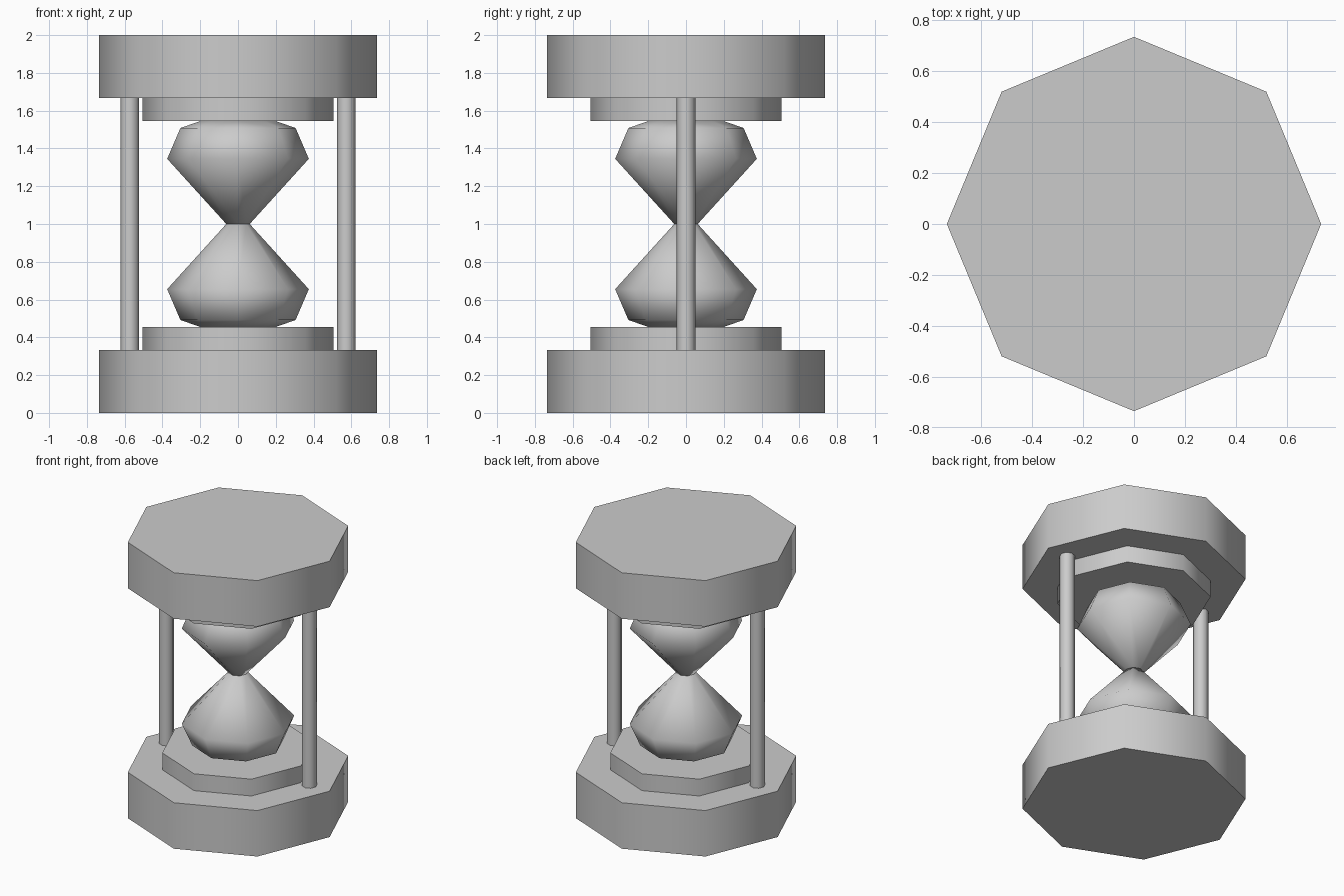
import bpy, bmesh, math

if "Cube" in bpy.data.objects:
    bpy.data.objects.remove(bpy.data.objects["Cube"])

SIDES = 8
HEIGHT = 2.0

grey = bpy.data.materials.new("plain_grey")
grey.use_nodes = True
colour = (0.6, 0.6, 0.6, 1)
grey.diffuse_color = colour
grey.node_tree.nodes["Principled BSDF"].inputs["Base Color"].default_value = colour


def lathe(name, profile, x=0, sharp=50, flip=False):
    """Spin (radius, z) points into an eight-sided closed solid."""
    bm = bmesh.new()
    rings = []
    for r, z in profile:
        if flip:
            z = HEIGHT - z
        angles = [math.tau * i / SIDES for i in range(SIDES)]
        rings.append([bm.verts.new((r * math.cos(a), r * math.sin(a), z)) for a in angles])
    for low, high in zip(rings, rings[1:]):
        for i in range(SIDES):
            j = (i + 1) % SIDES
            bm.faces.new((low[i], low[j], high[j], high[i]))
    bm.faces.new(rings[0])
    bm.faces.new(rings[-1])
    bmesh.ops.recalc_face_normals(bm, faces=bm.faces)
    mesh = bpy.data.meshes.new(name)
    bm.to_mesh(mesh)
    bm.free()
    mesh.materials.append(grey)
    obj = bpy.data.objects.new(name, mesh)
    obj.location.x = x
    bpy.context.collection.objects.link(obj)
    bpy.ops.object.select_all(action="DESELECT")
    obj.select_set(True)
    bpy.context.view_layer.objects.active = obj
    bpy.ops.object.shade_smooth_by_angle(angle=math.radians(sharp))
    return obj


# Matching lower and upper halves: end plate, inner step and glass bulb
bulb = [(0.2, 0.455), (0.305, 0.492), (0.375, 0.655), (0.062, 1.0)]
for half, flip in (("lower", False), ("upper", True)):
    lathe(half + "_plate", [(0.735, 0), (0.735, 0.333)], flip=flip)
    lathe(half + "_step", [(0.505, 0.333), (0.505, 0.455)], flip=flip)
    lathe(half + "_bulb", bulb, sharp=75, flip=flip)

# Side posts between the plates
for side, x in (("left", 0.573), ("right", -0.573)):
    lathe(side + "_post", [(0.05, 0.333), (0.05, 1.667)], x=x)
